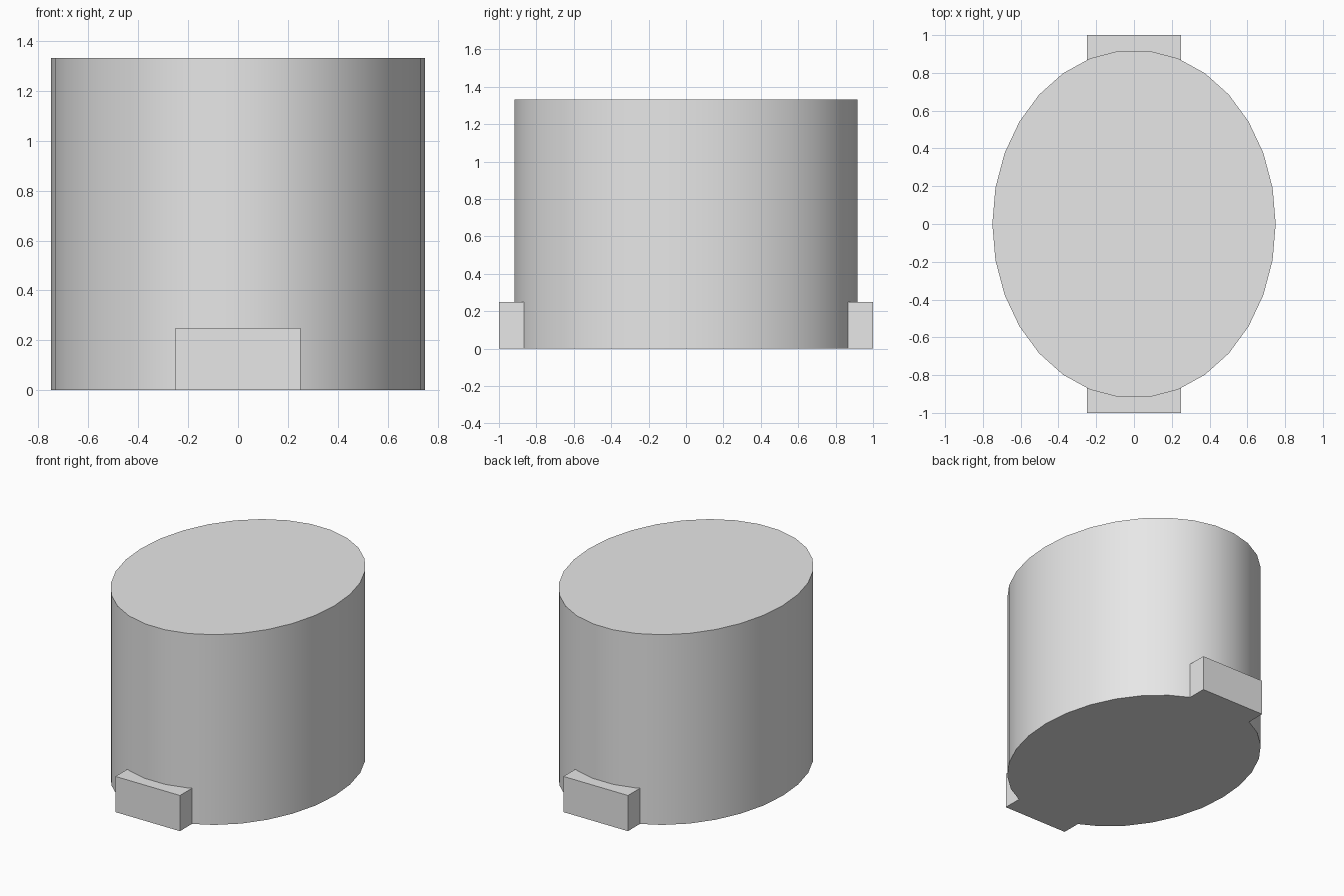
import bpy
import bmesh
from math import cos, sin, pi, radians

cube = bpy.data.objects.get("Cube")
if cube:
    bpy.data.objects.remove(cube, do_unlink=True)

SIDES, RX, RY, HEIGHT = 30, 0.75, 0.922, 1.333
TAB_HALF, TAB_HEIGHT = 0.25, 0.25

grey = bpy.data.materials.new("light_grey")
grey.use_nodes = True
grey.diffuse_color = (0.8, 0.8, 0.8, 1)
grey.node_tree.nodes["Principled BSDF"].inputs["Base Color"].default_value = (0.8, 0.8, 0.8, 1)


def prism(name, outline, height):
    """Extrude a flat outline upwards from the ground."""
    bm = bmesh.new()
    base = bm.faces.new([bm.verts.new((x, y, 0)) for x, y in outline])
    top = bmesh.ops.extrude_face_region(bm, geom=[base], use_keep_orig=True)["geom"]
    verts = [v for v in top if isinstance(v, bmesh.types.BMVert)]
    bmesh.ops.translate(bm, verts=verts, vec=(0, 0, height))
    bmesh.ops.recalc_face_normals(bm, faces=bm.faces)
    mesh = bpy.data.meshes.new(name)
    bm.to_mesh(mesh)
    bm.free()
    mesh.materials.append(grey)
    obj = bpy.data.objects.new(name, mesh)
    bpy.context.collection.objects.link(obj)
    bpy.ops.object.select_all(action='DESELECT')
    obj.select_set(True)
    bpy.context.view_layer.objects.active = obj
    bpy.ops.object.shade_smooth_by_angle(angle=radians(30))
    return obj


# Oval body
oval = [(RX * cos(2 * pi * i / SIDES), RY * sin(2 * pi * i / SIDES)) for i in range(SIDES)]
prism("oval_body", oval, HEIGHT)

# Tabs at front and back, their inner edge following the oval
arc = [p for p in oval if p[1] > 0 and abs(p[0]) < TAB_HALF]
(x0, y0), (x1, y1) = [p for p in oval if p[1] > 0 and p[0] > 0.2][-1:-3:-1]
corner_y = y0 + (y1 - y0) * (TAB_HALF - x0) / (x1 - x0)
tab = [(TAB_HALF, 1), (TAB_HALF, corner_y)] + arc + [(-TAB_HALF, corner_y), (-TAB_HALF, 1)]
for name, side in (("back_tab", 1), ("front_tab", -1)):
    prism(name, [(x, y * side) for x, y in tab], TAB_HEIGHT)
